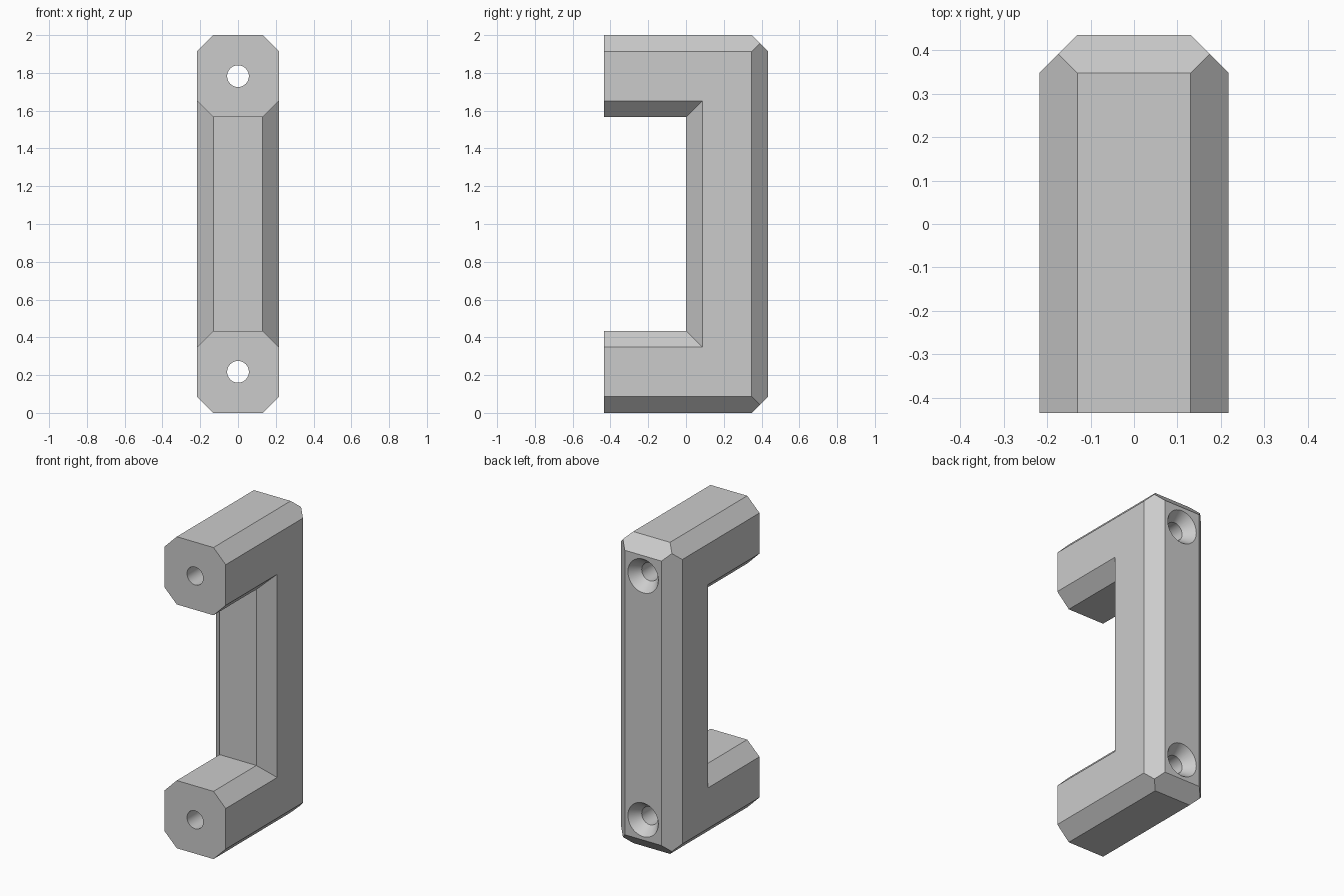
import bpy, bmesh, math
from mathutils import Vector

cube = bpy.data.objects.get("Cube")
if cube:
    bpy.data.objects.remove(cube, do_unlink=True)

HALF = 0.2174      # half thickness of the square bar
CH = 0.087         # chamfer size
DEPTH = 0.435      # half depth of the handle
HEIGHT = 2.0
HOLE, SINK, SINK_DEPTH = 0.0575, 0.108, 0.068

grey = bpy.data.materials.new("plain_grey")
grey.use_nodes = True
colour = (0.6, 0.6, 0.6, 1)
grey.diffuse_color = colour
grey.node_tree.nodes["Principled BSDF"].inputs["Base Color"].default_value = colour


def add_object(name, bm):
    bmesh.ops.recalc_face_normals(bm, faces=bm.faces)
    mesh = bpy.data.meshes.new(name)
    bm.to_mesh(mesh)
    bm.free()
    mesh.materials.append(grey)
    obj = bpy.data.objects.new(name, mesh)
    bpy.context.collection.objects.link(obj)
    return obj


def loft(bm, rings):
    """Skin closed rings of points and cap both ends."""
    loops = [[bm.verts.new(p) for p in ring] for ring in rings]
    for a, b in zip(loops, loops[1:]):
        for i in range(len(a)):
            j = (i + 1) % len(a)
            bm.faces.new((a[i], a[j], b[j], b[i]))
    bm.faces.new(loops[0])
    bm.faces.new(loops[-1])


# Octagonal section: across the handle (x) and outward from its centre line
k = HALF - CH
section = [(k, HALF), (HALF, k), (HALF, -k), (k, -HALF),
           (-k, -HALF), (-HALF, -k), (-HALF, k), (-k, HALF)]

# Section swept along a U with mitred corners
low, high, back = HALF, HEIGHT - HALF, DEPTH - HALF
bm = bmesh.new()
loft(bm, [
    [(x, -DEPTH, low - d) for x, d in section],
    [(x, back + d, low - d) for x, d in section],
    [(x, back + d, high + d) for x, d in section],
    [(x, -DEPTH, high + d) for x, d in section],
])

# Chamfer the two outer corners
for z, side in ((HEIGHT, 1), (0, -1)):
    cut = bmesh.ops.bisect_plane(
        bm, geom=bm.verts[:] + bm.edges[:] + bm.faces[:], dist=1e-5,
        plane_co=Vector((0, DEPTH - CH, z)), plane_no=Vector((0, 1, side)),
        clear_outer=True)
    edges = [e for e in cut["geom_cut"] if isinstance(e, bmesh.types.BMEdge)]
    bmesh.ops.contextual_create(bm, geom=edges)
handle = add_object("pull_handle", bm)

# Countersunk screw holes through both legs
profile = [(-DEPTH - 0.1, HOLE), (DEPTH - SINK_DEPTH, HOLE),
           (DEPTH, SINK), (DEPTH + 0.1, SINK)]
bm = bmesh.new()
turns = [math.tau * i / 48 for i in range(48)]
for z in (low, high):
    loft(bm, [[(r * math.cos(t), y, z + r * math.sin(t)) for t in turns]
              for y, r in profile])
cutter = add_object("screw_hole_cutter", bm)
cutter.hide_render = True

drill = handle.modifiers.new("screw_holes", 'BOOLEAN')
drill.operation = 'DIFFERENCE'
drill.solver = 'EXACT'
drill.object = cutter
bpy.context.view_layer.objects.active = handle
handle.select_set(True)
cutter.select_set(False)
bpy.ops.object.modifier_apply(modifier=drill.name)
bpy.data.objects.remove(cutter, do_unlink=True)
bpy.ops.object.shade_smooth_by_angle(angle=math.radians(20))
